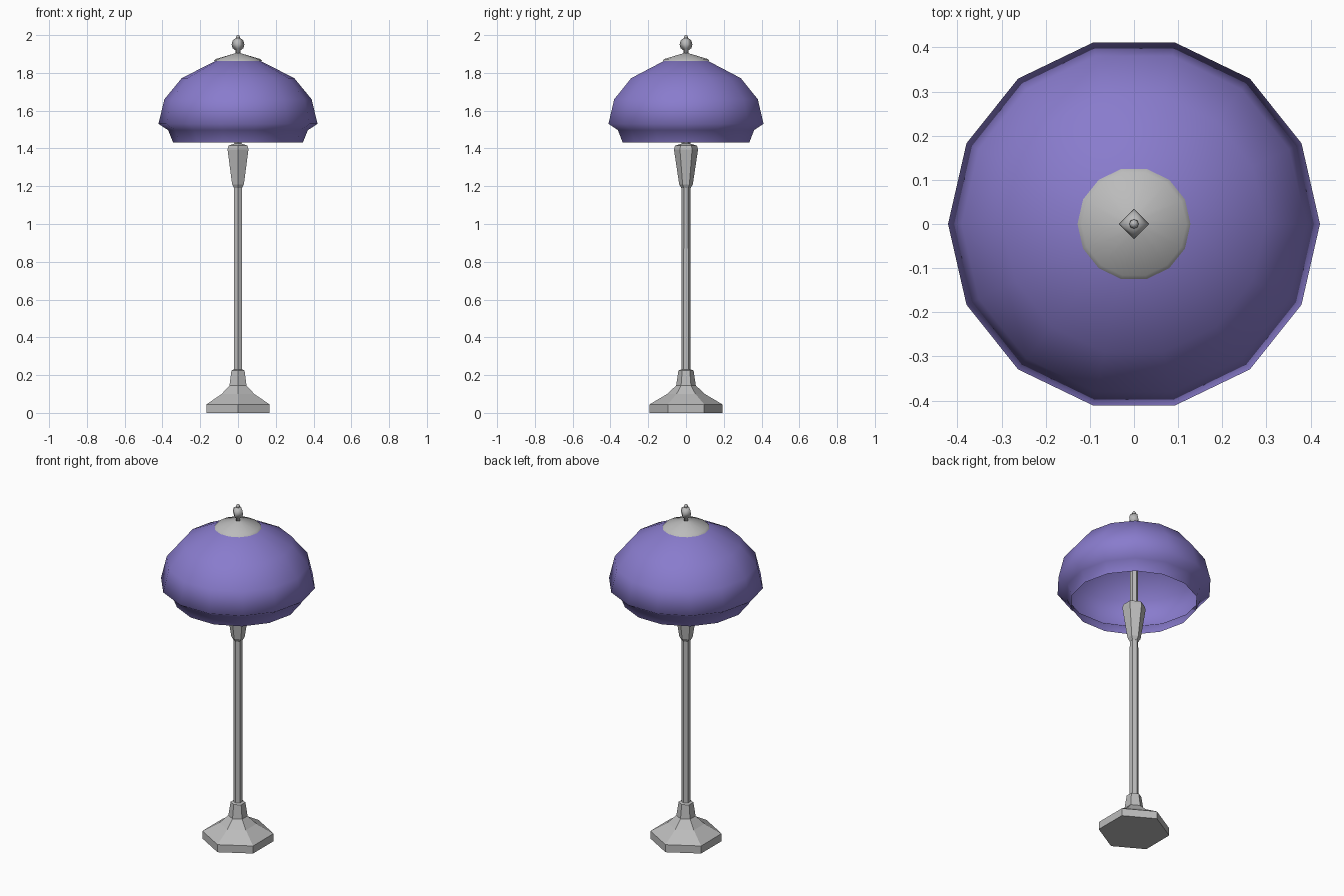
import bpy
import bmesh
from math import cos, sin, pi

cube = bpy.data.objects.get("Cube")
if cube:
    bpy.data.objects.remove(cube)


def make_material(name, colour):
    mat = bpy.data.materials.new(name)
    mat.use_nodes = True
    mat.diffuse_color = colour
    mat.node_tree.nodes["Principled BSDF"].inputs["Base Color"].default_value = colour
    return mat


def lathe(name, profile, sides, mat, start=0.0, smooth=False, caps=True):
    """Turn (radius, height) points around z with the given number of sides."""
    bm = bmesh.new()
    rings = []
    for r, z in profile:
        angles = [start + 2 * pi * i / sides for i in range(sides)]
        rings.append([bm.verts.new((r * cos(a), r * sin(a), z)) for a in angles])
    for low, high in zip(rings, rings[1:]):
        for i in range(sides):
            j = (i + 1) % sides
            bm.faces.new((low[i], low[j], high[j], high[i]))
    if caps:
        bm.faces.new(rings[0][::-1])
        bm.faces.new(rings[-1])
    for face in bm.faces:
        face.smooth = smooth
    mesh = bpy.data.meshes.new(name)
    bm.to_mesh(mesh)
    bm.free()
    mesh.materials.append(mat)
    obj = bpy.data.objects.new(name, mesh)
    bpy.context.collection.objects.link(obj)
    return obj


metal = make_material("grey metal", (0.50, 0.50, 0.50, 1))
glass = make_material("purple shade", (0.25, 0.20, 0.61, 1))

# Hexagonal foot, pole and socket, with corners to the front and back
lathe("foot", [(0.193, 0), (0.193, 0.045), (0.1, 0.1), (0.052, 0.145),
               (0.04, 0.225), (0.025, 0.23)], 6, metal, pi / 2)
lathe("pole", [(0.025, 0.22), (0.022, 1.875)], 6, metal, pi / 2)
lathe("socket", [(0.024, 1.19), (0.036, 1.21), (0.064, 1.395),
                 (0.058, 1.415), (0.024, 1.425)], 6, metal, pi / 2)

# Open dome shade with an inward flared skirt
lathe("shade", [(0.344, 1.432), (0.37, 1.497), (0.421, 1.53), (0.39, 1.66),
                (0.298, 1.772), (0.122, 1.862), (0.023, 1.87)],
      14, glass, smooth=True, caps=False)

# Shallow cap on top of the shade
lathe("shade_cap", [(0.128, 1.862), (0.119, 1.873), (0.028, 1.9), (0.012, 1.904)],
      14, metal, smooth=True, caps=False)

# Four-sided finial with a round tip
lathe("finial", [(0.015, 1.895), (0.012, 1.918), (0.028, 1.93), (0.034, 1.95),
                 (0.028, 1.972), (0.011, 1.985)], 4, metal, smooth=True)
lathe("finial_tip", [(0.011, 1.98), (0.01, 1.992), (0.005, 2.0)], 8, metal, smooth=True)
